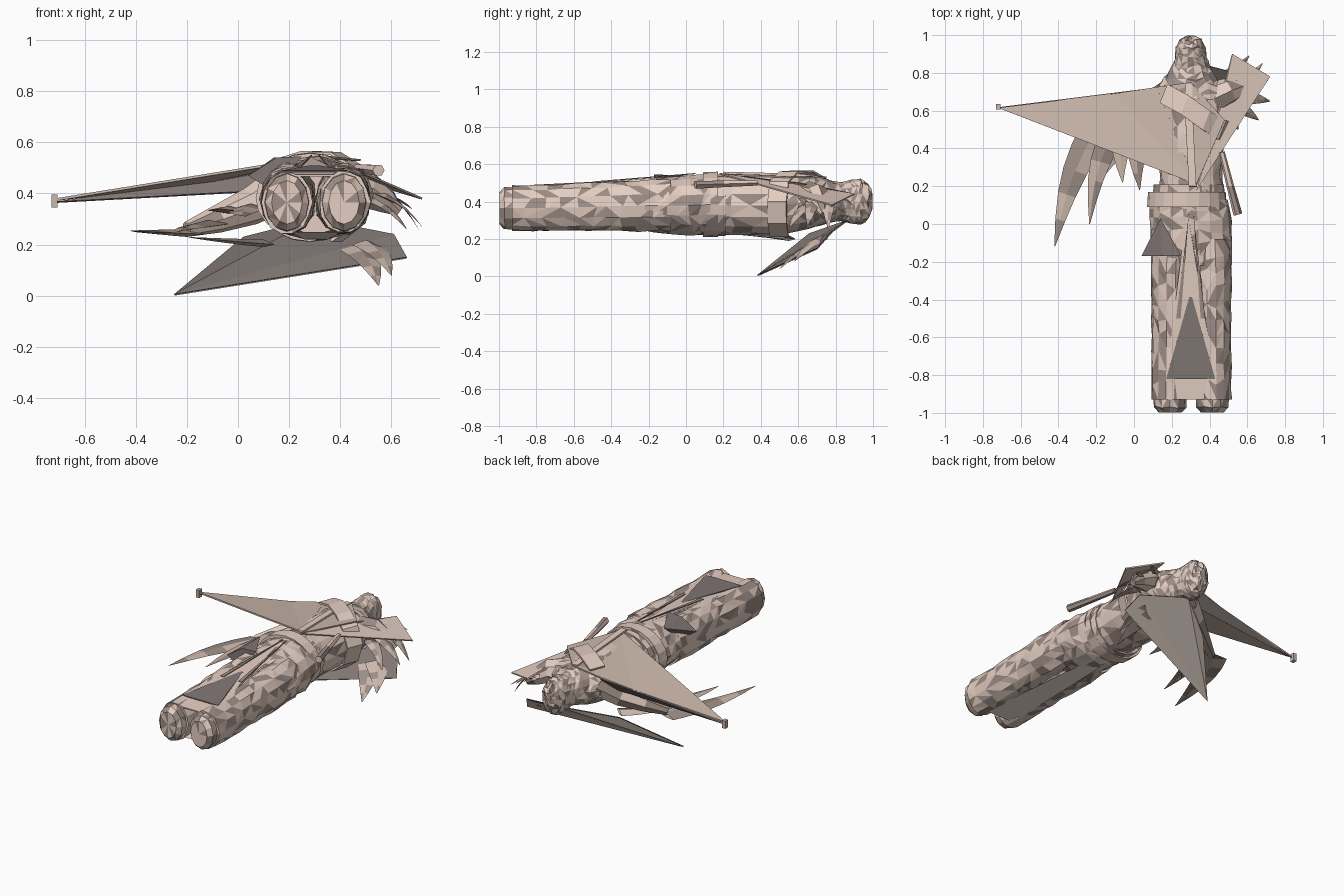
import bpy, math, random
from mathutils import Vector

if "Cube" in bpy.data.objects:
    bpy.data.objects.remove(bpy.data.objects["Cube"])

random.seed(4)


def paint(name, rgb):
    m = bpy.data.materials.new(name)
    m.diffuse_color = (*rgb, 1)
    m.use_nodes = True
    m.node_tree.nodes["Principled BSDF"].inputs["Base Color"].default_value = m.diffuse_color
    return m


TAN = paint("tan_cloth", (0.78, 0.62, 0.54))
MID = paint("mid_cloth", (0.60, 0.48, 0.41))
DUSK = paint("crease_cloth", (0.34, 0.27, 0.24))
SHADE = paint("dark_cloth", (0.22, 0.185, 0.175))
PALE = paint("pale_lining", (1.0, 0.85, 0.76))


def make(name, verts, faces, mat=TAN, creases=0.0):
    """Mesh object; a share of its faces takes the darker crease colour."""
    me = bpy.data.meshes.new(name)
    me.from_pydata([tuple(v) for v in verts], [], faces)
    me.materials.append(mat)
    me.materials.append(DUSK)
    for p in me.polygons:
        p.material_index = int(random.random() < creases)
    me.update()
    ob = bpy.data.objects.new(name, me)
    bpy.context.collection.objects.link(ob)
    return ob


def loft(name, rings, n=14, rough=0.045, split=2, creases=0.36):
    """Crumpled elliptical tube along y; ring = (y, cx, cz, rx, rz), y rising."""
    full = []
    for a, b in zip(rings, rings[1:]):
        full += [[p + (q - p) * s / split for p, q in zip(a, b)] for s in range(split)]
    full.append(rings[-1])
    verts, faces = [], []
    for r, (y, cx, cz, rx, rz) in enumerate(full):
        dy = 0 if r in (0, len(full) - 1) else rough * 0.6
        for i in range(n):
            a = 2 * math.pi * i / n
            k = 1 + random.uniform(-rough, rough)
            verts.append((cx + rx * k * math.cos(a), y + random.uniform(-dy, dy),
                          cz + rz * k * math.sin(a)))
    for r in range(len(full) - 1):
        for i in range(n):
            j = (i + 1) % n
            a, b, c, d = r * n + i, r * n + j, r * n + n + j, r * n + n + i
            # irregular diagonals give the creased look
            faces += [(a, d, b), (b, d, c)] if random.random() < 0.5 else [(a, d, c), (a, c, b)]
    # end caps as fans, so they stay faceted
    for base, ring in ((0, full[0]), (len(full) * n - n, full[-1])):
        mid = len(verts)
        verts.append((ring[1], ring[0], ring[2]))
        for i in range(n):
            f = (mid, base + i, base + (i + 1) % n)
            faces.append(f if base == 0 else f[::-1])
    return make(name, verts, faces, TAN, creases)


def sheet(name, pts, thick=0.008, mat=TAN):
    """Flat cloth panel fanned from its first corner; no thickness means one-sided."""
    ob = make(name, pts, [(0, i, i + 1) for i in range(1, len(pts) - 1)], mat)
    if thick:
        m = ob.modifiers.new("thickness", 'SOLIDIFY')
        m.thickness = thick
        m.offset = 0
    return ob


def feather(name, root, tip, width, bend=(0, 0, 0), ridge=0.02, n=5):
    """Pointed, ridged feather, folded along its middle."""
    a, b, bend = Vector(root), Vector(tip), Vector(bend)
    side = (b - a).cross(Vector((0, 0, 1))).normalized()
    verts, faces = [], []
    for i in range(n + 1):
        t = i / n
        c = a.lerp(b, t) + bend * math.sin(math.pi * t)
        w = width * 0.5 * (1 - t ** 1.7) + 0.002
        lift = Vector((0, 0, ridge * (1 - t)))
        verts += [c - side * w, c + lift, c + side * w, c - lift * 0.5]
    for i in range(n):
        for k in range(4):
            j = (k + 1) % 4
            faces.append((4 * i + k, 4 * i + j, 4 * i + 4 + j, 4 * i + 4 + k))
    return make(name, verts, faces, MID, 0.45)


def limb(name, path, n=8):
    """Faceted tube through points (x, y, z, radius)."""
    verts, faces = [], []
    for i, p in enumerate(path):
        q0, q1 = path[max(i - 1, 0)], path[min(i + 1, len(path) - 1)]
        d = (Vector(q1[:3]) - Vector(q0[:3])).normalized()
        u = d.cross(Vector((0, 0, 1))).normalized()
        v = u.cross(d)
        for k in range(n):
            a = 2 * math.pi * k / n
            verts.append(Vector(p[:3]) + (u * math.cos(a) + v * math.sin(a)) * p[3])
    for i in range(len(path) - 1):
        for k in range(n):
            j = (k + 1) % n
            faces.append((i * n + j, i * n + k, i * n + n + k, i * n + n + j))
    faces += [tuple(range(n)), tuple(range(len(verts) - n, len(verts)))[::-1]]
    return make(name, verts, faces, TAN, 0.4)


def band(name, pts, w):
    """Strap following a path, w is half its width."""
    w = Vector(w)
    v = [Vector(p) + s * w for p in pts for s in (-1, 1)]
    ob = make(name, v, [(2 * i, 2 * i + 1, 2 * i + 3, 2 * i + 2) for i in range(len(pts) - 1)])
    ob.modifiers.new("thickness", 'SOLIDIFY').thickness = 0.012


# Torso, shoulders and hooded head (cap points: y stored first in a ring)
loft("torso", [(0.1, .3, .385, .18, .155), (0.25, .3, .38, .165, .16), (0.45, .3, .38, .18, .16),
               (0.6, .3, .39, .195, .15), (0.69, .3, .4, .185, .135), (0.74, .3, .4, .15, .12)], 16, 0.02, 2, 0.2)
loft("hood", [(0.66, .3, .4, .215, .14), (0.72, .3, .4, .185, .13), (0.77, .3, .4, .14, .115),
              (0.83, .3, .4, .102, .105), (0.88, .3, .4, .085, .118), (0.93, .3, .4, .08, .125),
              (0.97, .3, .4, .062, .1), (0.997, .3, .4, .02, .04)], 18, 0.018, 2, 0.5)

# Belt, with a second looser band
loft("belt", [(0.09, .28, .385, .21, .172), (0.17, .28, .385, .205, .175)], 20, 0.006, 1, 0.15)
loft("waistband", [(0.17, .29, .38, .19, .165), (0.21, .29, .38, .185, .165)], 20, 0.006, 1, 0.4)

# Hips and trouser legs
loft("hips", [(-0.22, .305, .378, .208, .133), (-0.1, .305, .38, .216, .152),
              (0.03, .3, .38, .215, .163), (0.13, .29, .385, .2, .16)], 18, 0.03)
for side, nm in ((-1, "left"), (1, "right")):
    cx = lambda o: 0.303 + side * o
    loft(nm + "_leg", [(-0.93, cx(.113), .365, .1, .122), (-0.75, cx(.109), .367, .103, .125),
                       (-0.58, cx(.107), .37, .105, .128), (-0.42, cx(.108), .375, .105, .132),
                       (-0.25, cx(.107), .378, .108, .138), (-0.08, cx(.1), .38, .11, .14)], 14)
    loft(nm + "_foot", [(-0.998, cx(.112), .365, .06, .085), (-0.97, cx(.112), .365, .086, .112),
                        (-0.9, cx(.112), .365, .088, .115)], 12, 0.01, 1, 0.5)

# Long cloth between the legs: light strip, dark inset triangle, back strip
sheet("front_cloth", [(.28, .08, .54), (.25, -.4, .495), (.17, -.82, .475), (.17, -.93, .47),
                      (.43, -.93, .47), (.43, -.82, .475), (.36, -.4, .495), (.33, .08, .54)])
sheet("front_cloth_inset", [(.3, -.36, .51), (.17, -.82, .487), (.43, -.82, .487)], .006, SHADE)
for x0, x1 in ((.29, .235), (.315, .365)):
    sheet("front_cloth_fold", [(x0, .05, .55), (x1 - .012, -.5, .505), (x1 + .012, -.5, .505)], .006, DUSK)
sheet("back_cloth", [(.26, .08, .22), (.2, -.88, .25), (.41, -.88, .25), (.35, .08, .22)], 0, PALE)
# Pointed pouch flap on the hip
make("hip_flap", [(.14, .03, .54), (.04, -.17, .47), (.25, -.17, .545), (.15, -.168, .54), (.15, -.17, .4)],
     [(0, 1, 3), (0, 3, 2), (1, 4, 3), (4, 2, 3), (0, 4, 1), (0, 2, 4)], SHADE)

# Upper cape panels and the weight at the long corner
sheet("upper_cape_left", [(.33, .21, .545), (-.72, .615, .375), (-.1, .69, .45), (.12, .725, .49)], .01, MID)
sheet("upper_cape_edge", [(-.72, .615, .365), (.1, .66, .41), (.12, .72, .485)], .008, SHADE)
sheet("upper_cape_middle", [(.33, .21, .545), (.12, .725, .49), (.3, .75, .53), (.48, .55, .53)], .008, MID)
sheet("upper_cape_right", [(.33, .18, .55), (.45, .6, .5), (.52, .9, .44), (.72, .78, .38)])
bpy.ops.mesh.primitive_cube_add(size=1, location=(-.718, .62, .37))
weight = bpy.context.object
weight.name = "cape_weight"
weight.scale = (.024, .03, .05)
weight.data.materials.append(MID)

# Lower cape hanging behind the back: dark outside, pale lining beneath
lower = [(-.25, .38, .005), (.66, .7, .15), (.61, .78, .24), (.3, .86, .3), (.02, .66, .23)]
sheet("lower_cape", lower, 0.004, SHADE)
sheet("lower_cape_lining", [(x, y + .003, z - .005) for x, y, z in lower], 0, PALE)

# Left arm and its long feathers
limb("left_arm", [(.17, .66, .42, .09), (.05, .6, .35, .075), (-.08, .53, .3, .055), (-.2, .47, .26, .03)])
for i, (r, t, w) in enumerate([
        ((-.2, .5, .24), (-.42, -.12, .255), .16), ((-.1, .5, .28), (-.235, .0, .25), .13),
        ((-.03, .5, .33), (-.06, .22, .34), .13), ((.05, .52, .34), (.03, .18, .31), .14),
        ((.1, .55, .2), (-.2, .2, .23), .11)]):
    feather("left_feather_%d" % i, r, t, w, (-.025, .03, 0))

# Right sleeve and its short feathers
limb("right_sleeve", [(.42, .66, .42, .09), (.5, .7, .42, .075), (.58, .73, .37, .05), (.63, .74, .33, .02)])
for i, (r, t, w) in enumerate([
        ((.54, .76, .43), (.71, .76, .255), .08), ((.54, .68, .4), (.72, .65, .27), .08),
        ((.5, .65, .38), (.66, .55, .26), .08), ((.54, .72, .38), (.68, .85, .34), .05),
        ((.5, .8, .42), (.61, .89, .38), .04), ((.46, .7, .18), (.55, .5, .04), .13),
        ((.5, .72, .2), (.6, .58, .08), .13)]):
    feather("right_feather_%d" % i, r, t, w, (.01, 0, .015), 0.018)

# Cloth bands crossing the shoulder and chest
band("shoulder_band", [(.16, .69, .52), (.27, .63, .555), (.38, .55, .55), (.46, .5, .5),
                       (.5, .49, .4), (.47, .49, .29), (.38, .5, .22)], (.02, .05, 0))
band("chest_strip", [(.31, .2, .56), (.3, .4, .555), (.29, .6, .55), (.29, .74, .535)], (.02, 0, 0))

# Short scabbard at the right hip
limb("scabbard", [(.465, .38, .5, .016), (.51, .2, .495, .02), (.55, .05, .49, .024)], 6)
